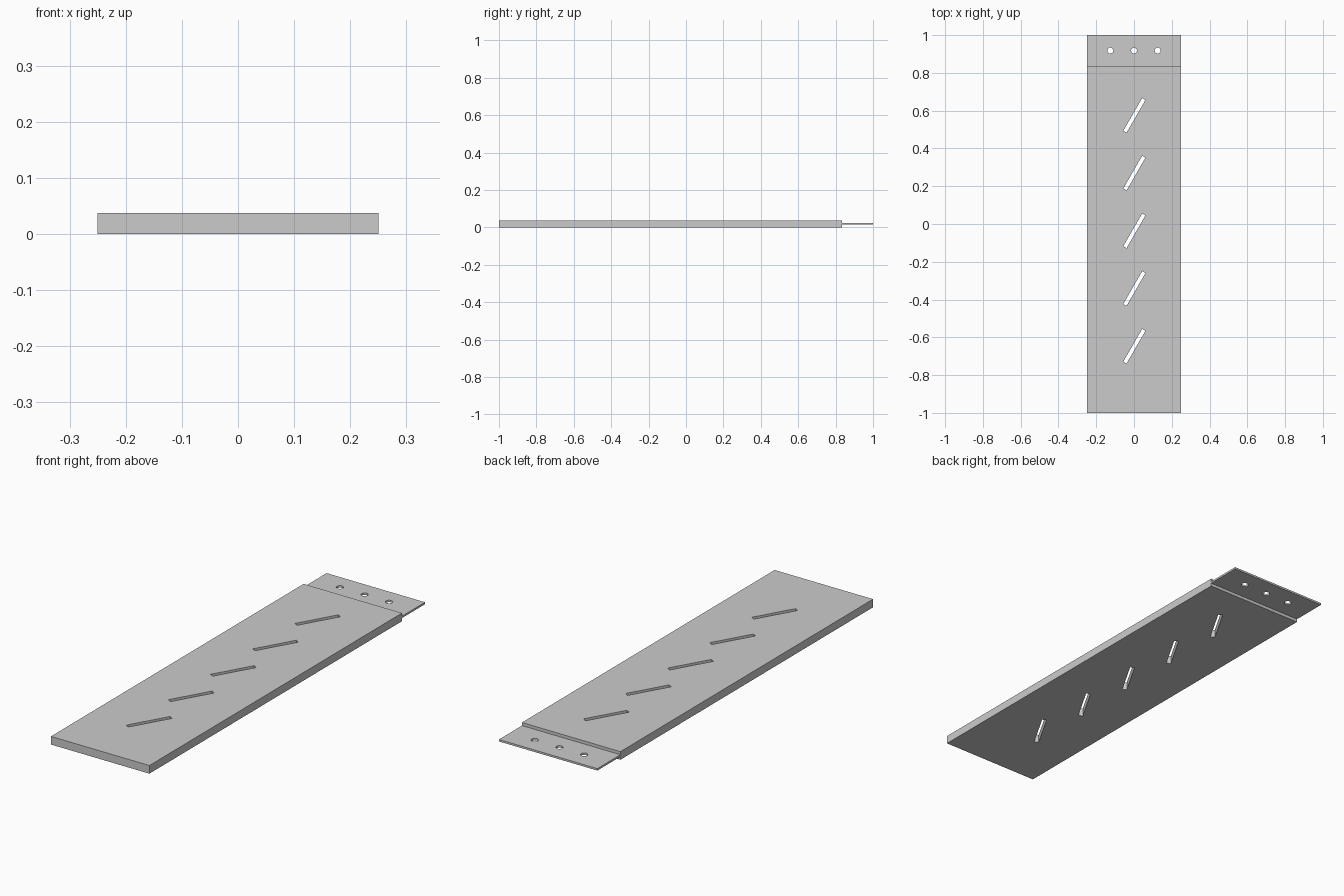
import bpy, bmesh
from math import radians, cos, sin
from mathutils import Matrix

if "Cube" in bpy.data.objects:
    bpy.data.objects.remove(bpy.data.objects["Cube"])

W, H = 0.5, 0.0375           # width and thickness of the slab
STEP_Y = 0.833               # where the slab ends and the thin tab begins
TAB = 0.009                  # tab thickness
MID = H / 2


def link(name, bm):
    bmesh.ops.recalc_face_normals(bm, faces=bm.faces)
    mesh = bpy.data.meshes.new(name)
    bm.to_mesh(mesh)
    bm.free()
    obj = bpy.data.objects.new(name, mesh)
    bpy.context.collection.objects.link(obj)
    return obj


# Plank with thin end tab: stepped side profile extruded across the width
profile = [(-1, 0), (STEP_Y, 0), (STEP_Y, MID - TAB / 2), (1, MID - TAB / 2),
           (1, MID + TAB / 2), (STEP_Y, MID + TAB / 2), (STEP_Y, H), (-1, H)]
bm = bmesh.new()
face = bm.faces.new([bm.verts.new((-W / 2, y, z)) for y, z in profile])
ext = bmesh.ops.extrude_face_region(bm, geom=[face])
bmesh.ops.translate(bm, vec=(W, 0, 0),
                    verts=[v for v in ext["geom"] if isinstance(v, bmesh.types.BMVert)])
plank = link("slotted_plank", bm)

# Cutters: five slanted slots and three bolt holes
bm = bmesh.new()
for i in range(5):
    bmesh.ops.create_cube(bm, size=1, matrix=(
        Matrix.Translation((0.002, 0.575 - 0.3055 * i, MID))
        @ Matrix.Rotation(radians(60), 4, 'Z')
        @ Matrix.Diagonal((0.2, 0.02, 0.2, 1))))
for x in (-0.125, 0, 0.125):
    bmesh.ops.create_cone(bm, cap_ends=True, segments=32, radius1=0.0155,
                          radius2=0.0155, depth=0.2,
                          matrix=Matrix.Translation((x, 0.918, MID)))
cutter = link("slot_and_hole_cutter", bm)
cutter.hide_render = True
cutter.display_type = 'WIRE'

# Cut the openings, then drop the cutter
mod = plank.modifiers.new("openings", 'BOOLEAN')
mod.operation = 'DIFFERENCE'
mod.solver = 'EXACT'
mod.object = cutter
bpy.context.view_layer.objects.active = plank
plank.select_set(True)
bpy.ops.object.modifier_apply(modifier=mod.name)
bpy.data.objects.remove(cutter)
bpy.ops.object.shade_smooth_by_angle(angle=radians(30))
